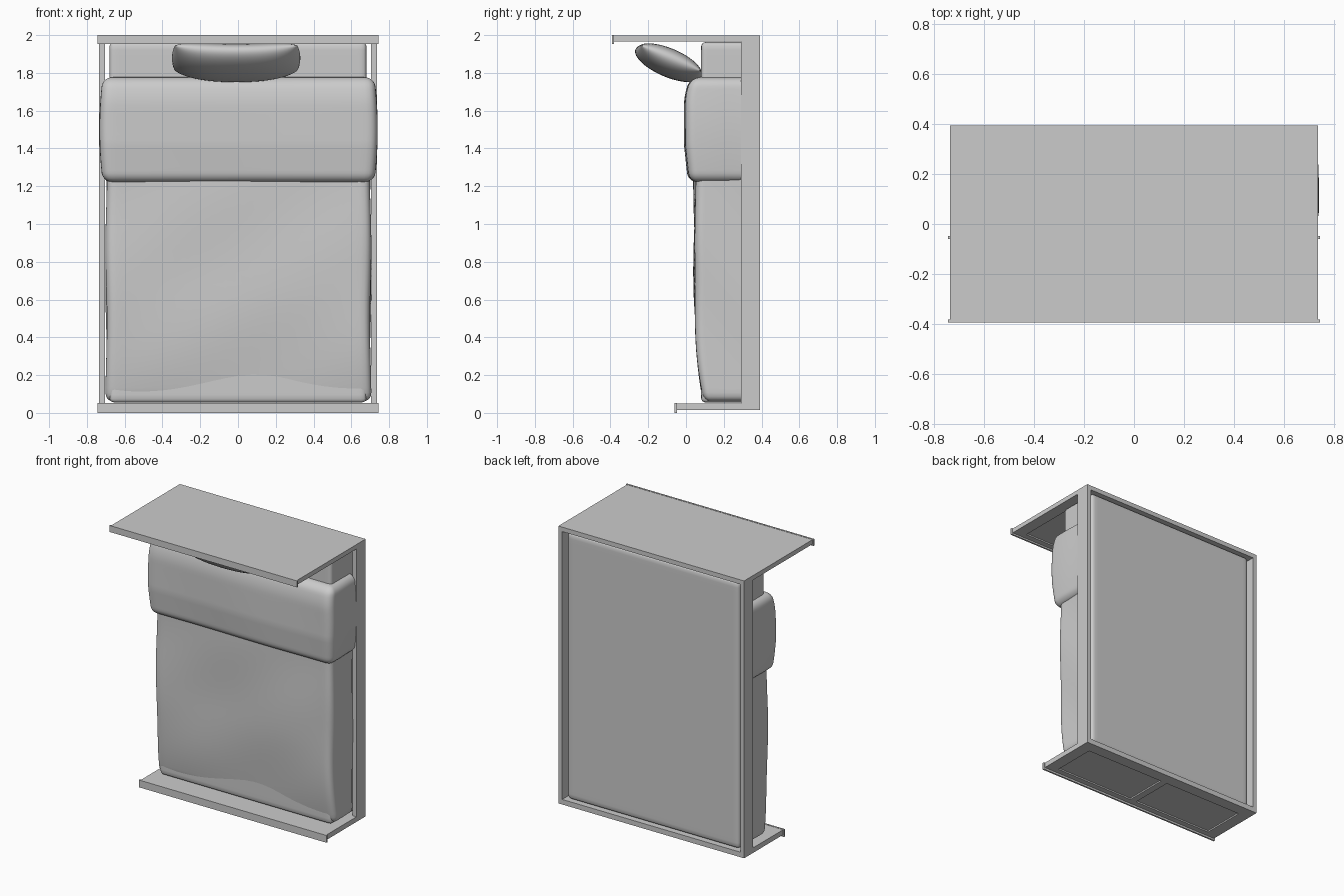
import bpy, bmesh, math
from mathutils import Vector, Matrix

if "Cube" in bpy.data.objects:
    bpy.data.objects.remove(bpy.data.objects["Cube"])


def finish(name, bm, smooth=None):
    bmesh.ops.recalc_face_normals(bm, faces=bm.faces)
    me = bpy.data.meshes.new(name)
    bm.to_mesh(me)
    bm.free()
    ob = bpy.data.objects.new(name, me)
    bpy.context.collection.objects.link(ob)
    if smooth:
        bpy.ops.object.select_all(action='DESELECT')
        ob.select_set(True)
        bpy.context.view_layer.objects.active = ob
        bpy.ops.object.shade_smooth_by_angle(angle=math.radians(smooth))
    return ob


def boxes(name, items):
    """One object made of several (x0, x1, y0, y1, z0, z1) boxes."""
    bm = bmesh.new()
    for x0, x1, y0, y1, z0, z1 in items:
        m = Matrix.Translation(((x0 + x1) / 2, (y0 + y1) / 2, (z0 + z1) / 2))
        m = m @ Matrix.Diagonal((x1 - x0, y1 - y0, z1 - z0, 1))
        bmesh.ops.create_cube(bm, size=1, matrix=m)
    return finish(name, bm)


def soft_box(name, lo, hi, r, warp=None, round_back=False, cuts=31):
    """Box with rounded edges, then bent by warp(co)."""
    lo, hi = Vector(lo), Vector(hi)
    bm = bmesh.new()
    bmesh.ops.create_cube(bm, size=2)
    bmesh.ops.subdivide_edges(bm, edges=bm.edges, cuts=cuts, use_grid_fill=True)
    mid, half = (lo + hi) / 2, (hi - lo) / 2
    for v in bm.verts:
        # cluster the grid towards the edges so the rounding is fine
        p = Vector([mid[i] + half[i] * math.sin(v.co[i] * math.pi / 2) for i in range(3)])
        q = Vector([min(max(p[i], lo[i] + r), hi[i] - r) for i in range(3)])
        if not round_back and p.y > lo.y + r:
            q.y = p.y
        d = p - q
        if d.length > 1e-6:
            p = q + d.normalized() * r
        v.co = warp(p) if warp else p
    return finish(name, bm, 50)


# Wooden end boards with two recessed panels and a thicker cap rail
def end_board(name, y_front, z0, z1, lip_z):
    w, yb, d = 0.735, 0.393, 0.01
    p0, p1, py0, py1 = 0.025, 0.65, y_front + 0.05, 0.31
    parts = [(-w, w, y_front, yb, z0 + d, z1),
             (-w, w, y_front, py0, z0, z0 + d),
             (-w, w, py1, yb, z0, z0 + d),
             (-p0, p0, py0, py1, z0, z0 + d),
             (-0.743, 0.743, y_front - 0.002, y_front + 0.01, lip_z, z1 + 0.002)]
    for s in (-1, 1):
        a, b = sorted((s * p1, s * w))
        parts.append((a, b, py0, py1, z0, z0 + d))
    return boxes(name, parts)


end_board("headboard", -0.391, 1.966, 1.998, 1.954)
end_board("footboard", -0.058, 0.014, 0.05, 0.0)

# Side rails
for s, side in ((-1, "left"), (1, "right")):
    a, b = sorted((s * 0.705, s * 0.735))
    boxes(side + "_side_rail", [(a, b, 0.29, 0.393, 0.03, 1.98)])

# Mattress
soft_box("mattress", (-0.68, 0.08, 0.055), (0.68, 0.375, 1.963), 0.025, round_back=True)


# Duvet, thinning towards the foot, with faint wrinkles
def duvet_warp(p):
    x, y, z = p
    k = max(0.0, (0.29 - y) / 0.25)
    f = max(0.0, 1 - (z - 0.06) / 0.6)
    y += k * (0.05 * f ** 2 + 0.004 * math.sin(5 * x + 4 * z) + 0.003 * math.sin(9 * z - 6 * x))
    x += math.copysign(1, x) * abs(x) / 0.7 * 0.004 * math.sin(8 * z + 9 * y)
    return Vector((x, y, z))


soft_box("duvet", (-0.698, 0.045, 0.06), (0.702, 0.292, 1.3), 0.045, duvet_warp)


# Folded-back duvet top, overhanging the rails
def fold_warp(p):
    x, y, z = p
    k = max(0.0, (0.29 - y) / 0.3)
    up = max(0.0, (z - 1.62) / 0.155)
    low = max(0.0, (1.42 - z) / 0.2)
    y += k * (0.035 * up ** 2 + 0.022 * low + 0.003 * math.sin(6 * x + 3 * z))
    t = (z - 1.5) / 0.28
    x *= 1 + 0.025 * (1 - t * t) + 0.004 * math.sin(14 * y)
    x += 0.003
    return Vector((x, y, z))


soft_box("duvet_fold", (-0.716, -0.008, 1.222), (0.716, 0.292, 1.777), 0.05, fold_warp)

# Pillow: two bulging sheets meeting in a seam, leaning towards the headboard
bm = bmesh.new()
N, M = 32, 24
rot = Matrix.Rotation(math.radians(-23), 3, 'X')
for side in (-1, 1):
    rows = []
    for i in range(N + 1):
        u = math.sin((2 * i / N - 1) * math.pi / 2)
        row = []
        for j in range(M + 1):
            v = math.sin((2 * j / M - 1) * math.pi / 2)
            t = max(0.0, (1 - u ** 4) * (1 - v ** 2)) ** 0.5
            px = 0.34 * u * (1 - 0.05 * v * v)
            py = 0.19 * v * (1 - 0.10 * u * u)
            pz = side * 0.073 * t + 0.03 * u * u - 0.012
            row.append(bm.verts.new(rot @ Vector((px, py, pz)) + Vector((-0.01, -0.088, 1.862))))
        rows.append(row)
    for i in range(N):
        for j in range(M):
            bm.faces.new((rows[i][j], rows[i + 1][j], rows[i + 1][j + 1], rows[i][j + 1]))
bmesh.ops.remove_doubles(bm, verts=bm.verts, dist=0.0002)
finish("pillow", bm, 60)
